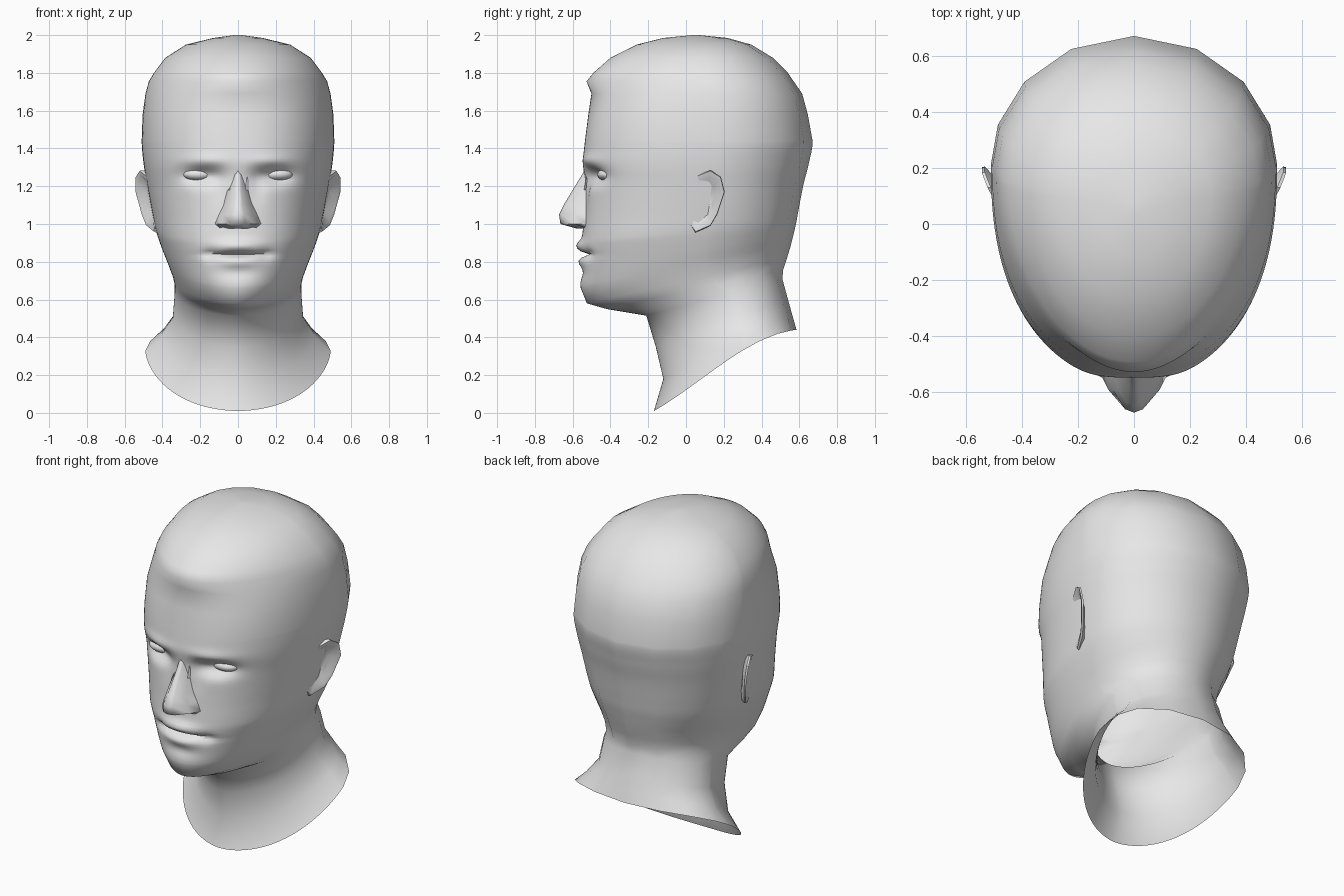
import bpy, bmesh, math
from mathutils import Vector

if "Cube" in bpy.data.objects:
    bpy.data.objects.remove(bpy.data.objects["Cube"], do_unlink=True)

grey = bpy.data.materials.new("plain_grey")
grey.use_nodes = True
grey.diffuse_color = (0.8, 0.8, 0.8, 1)
grey.node_tree.nodes["Principled BSDF"].inputs["Base Color"].default_value = (0.8, 0.8, 0.8, 1)


def finish(name, bm, angle):
    bmesh.ops.recalc_face_normals(bm, faces=bm.faces)
    mesh = bpy.data.meshes.new(name)
    bm.to_mesh(mesh)
    bm.free()
    mesh.materials.append(grey)
    obj = bpy.data.objects.new(name, mesh)
    bpy.context.collection.objects.link(obj)
    bpy.ops.object.select_all(action='DESELECT')
    obj.select_set(True)
    bpy.context.view_layer.objects.active = obj
    bpy.ops.object.shade_smooth_by_angle(angle=math.radians(angle))
    return obj


def loft(name, rings, cap_start, cap_end, angle):
    """Skin a stack of closed rings that share a point count."""
    bm = bmesh.new()
    rows = [[bm.verts.new(p) for p in ring] for ring in rings]
    count = len(rows[0])
    for low, high in zip(rows, rows[1:]):
        for i in range(count):
            j = (i + 1) % count
            bm.faces.new((low[i], low[j], high[j], high[i]))
    if cap_start:
        bm.faces.new(rows[0])
    if cap_end:
        bm.faces.new(rows[-1])
    return finish(name, bm, angle)


def mirror(obj):
    obj.modifiers.new("mirror", 'MIRROR')


def catmull(a, b, c, d, t):
    return [0.5 * (2 * q + (r - p) * t + (2 * p - 5 * q + 4 * r - s) * t ** 2
                   + (3 * q - p - 3 * r + s) * t ** 3) for p, q, r, s in zip(a, b, c, d)]


# Key sections, neck to crown: front z, back z, front y, back y, half width
sections = [
    (.01, .44, -.17, .585, .49),
    (.18, .51, -.12, .565, .41),
    (.35, .60, -.16, .54, .345),
    (.515, .71, -.21, .51, .335),
    (.55, .76, -.42, .515, .335),
    (.58, .82, -.525, .535, .345),
    (.66, .88, -.557, .553, .37),
    (.79, .94, -.555, .568, .405),
    (.92, 1.0, -.55, .582, .435),
    (1.05, 1.07, -.54, .595, .455),
    (1.2, 1.2, -.535, .62, .48),
    (1.32, 1.32, -.545, .65, .50),
    (1.44, 1.44, -.535, .67, .51),
    (1.58, 1.58, -.517, .645, .505),
    (1.69, 1.69, -.50, .615, .49),
    (1.755, 1.755, -.49, .57, .472),
    (1.80, 1.80, -.48, .54, .445),
    (1.88, 1.88, -.40, .46, .385),
    (1.95, 1.95, -.26, .345, .275),
    (1.985, 1.985, -.12, .22, .13),
    (2.0, 2.0, .03, .07, .02),
]

# Face modelling: centre x, centre z, spread x, spread z, push in (+) or out (-)
features = {
    "hairline": (0, 1.76, .25, .035, -.038),
    "eye_socket": (.19, 1.255, .10, .045, .06),
    "brow": (.17, 1.335, .12, .03, -.012),
    "nose_side": (.10, 1.2, .04, .09, .012),
    "mouth_line": (0, .838, .14, .012, .05),
    "mouth_corner": (.15, .84, .04, .03, .015),
    "upper_lip": (0, .885, .11, .03, -.03),
    "lower_lip": (0, .80, .10, .025, -.015),
    "chin_dip": (0, .74, .10, .03, .012),
}


def sculpt(x, y, z):
    if y < -.2:
        for cx, cz, sx, sz, push in features.values():
            y += push * math.exp(-((abs(x) - cx) / sx) ** 2 - ((z - cz) / sz) ** 2)
    return Vector((x, y, z))


# Few broad columns behind, many fine ones across the face
columns = [0, 18, 40, 64, 90, 116, 140, 162] + [180 + 2.5 * i for i in range(72)]


def head_ring(zf, zb, yf, yb, width):
    middle = yf + .62 * (yb - yf)
    squareness = 1.85 + .5 * min(max((zf - .6) / .3, 0), 1)
    squareness -= .35 * min(max((zf - 1.55) / .2, 0), 1)
    arch = .055 * max(0, 1 - zf / .35)
    ring = []
    for degrees in columns:
        a = math.radians(degrees)
        c, s = math.cos(a), math.sin(a)
        n = squareness if degrees > 180 else 2
        x = math.copysign(abs(c) ** (2 / n), c) * width
        reach = yb - middle if degrees < 180 else middle - yf
        y = middle + math.copysign(abs(s) ** (2 / n), s) * reach
        t = (y - yf) / (yb - yf)
        z = zf + (zb - zf) * t + arch * 6.75 * t * t * (1 - t)
        ring.append(sculpt(x, y, z))
    return ring


# Head and neck in one skin, open at the bottom, with finer rows through the face
rings = []
for k, section in enumerate(sections):
    steps = 8 if .6 < section[0] < 1.4 else 1
    for step in range(steps):
        rings.append(head_ring(*section) if step == 0 else
                     head_ring(*catmull(*sections[k - 1:k + 3], step / steps)))
loft("head_and_neck", rings, False, True, 80)

# Nose: height, ridge y, half width for each arch
arches = [(1.32, -.53, .04), (1.27, -.545, .042), (1.18, -.6, .05), (1.1, -.648, .068),
          (1.05, -.672, .09), (1.0, -.665, .108), (.975, -.575, .085)]
nose = []
for z, ridge, w in arches:
    wing = max(ridge + .06, -.59)
    right = [(-w * 1.5, -.44), (-w * 1.15, -.525), (-w * .85, wing), (-w * .35, ridge + .012)]
    outline = right + [(0, ridge)] + [(-x, y) for x, y in reversed(right)]
    nose.append([(x, y, z) for x, y in outline])
loft("nose", nose, True, True, 75)

# Eyes
bm = bmesh.new()
bmesh.ops.create_uvsphere(bm, u_segments=20, v_segments=12, radius=1)
for v in bm.verts:
    v.co = Vector((.205 + v.co.x * .085, -.415 + v.co.y * .055, 1.262 + v.co.z * .035))
mirror(finish("eyes", bm, 60))

# Ears: rim outline (y, z), sunk into the head in front and hollowed outside
rim = [(.015, 1.12), (.04, 1.25), (.13, 1.285), (.185, 1.25), (.205, 1.17),
       (.165, 1.05), (.13, .99), (.05, .955), (.015, 1.0)]


def ear_ring(scale, inward, taper=1):
    ring = []
    for y, z in rim:
        y, z = .105 + (y - .105) * scale, 1.13 + (z - 1.13) * scale
        ring.append((.457 + .47 * y + .12 * (z - 1.25) - inward, y * taper, z))
    return ring


mirror(loft("ears", [ear_ring(.9, .08, .65), ear_ring(1, .012), ear_ring(.97, 0),
                     ear_ring(.8, .004), ear_ring(.55, .035)], True, True, 45))
